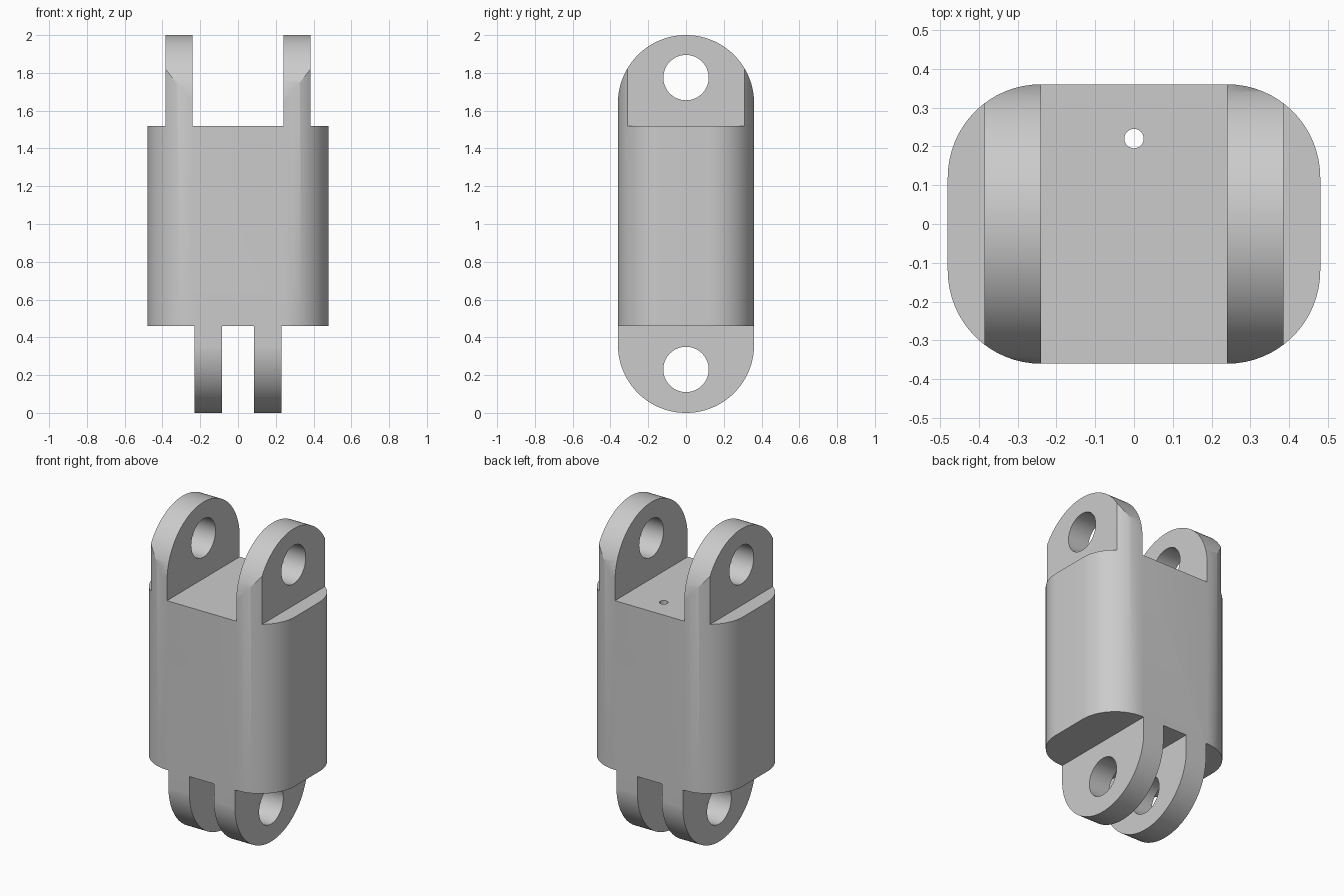
import bpy
import bmesh
from math import pi, sin, cos, radians
from mathutils import Vector, Matrix

cube = bpy.data.objects.get("Cube")
if cube:
    bpy.data.objects.remove(cube, do_unlink=True)

# Overall sizes
HALF_W, HALF_D, HEIGHT = 0.48, 0.36, 2.0
CORNER = 0.24
BODY_LOW, BODY_TOP = 0.46, 1.52
UPPER_LUG = (0.24, 0.385)
LOWER_LUG = (0.085, 0.23)
PIN_R = 0.12

grey = bpy.data.materials.new("plain grey")
grey.use_nodes = True
grey.diffuse_color = (0.6, 0.6, 0.6, 1)
grey.node_tree.nodes["Principled BSDF"].inputs["Base Color"].default_value = (0.6, 0.6, 0.6, 1)


def rounded_rect(half_a, half_b, radius, steps):
    """Outline of a rectangle with four round corners."""
    points = []
    corners = [(1, 1), (-1, 1), (-1, -1), (1, -1)]
    for i, (sa, sb) in enumerate(corners):
        for k in range(steps + 1):
            t = (i + k / steps) * pi / 2
            p = Vector((sa * (half_a - radius) + radius * cos(t),
                        sb * (half_b - radius) + radius * sin(t), 0))
            points.append(p)
    return points


def add_prism(name, outline, depth, matrix):
    """Extrude an outline along its own z, then place it."""
    bm = bmesh.new()
    face = bm.faces.new([bm.verts.new(p) for p in outline])
    grown = bmesh.ops.extrude_face_region(bm, geom=[face])["geom"]
    verts = [v for v in grown if isinstance(v, bmesh.types.BMVert)]
    bmesh.ops.translate(bm, verts=verts, vec=(0, 0, depth))
    bmesh.ops.remove_doubles(bm, verts=bm.verts, dist=1e-5)
    bmesh.ops.transform(bm, matrix=matrix, verts=bm.verts)
    bmesh.ops.recalc_face_normals(bm, faces=bm.faces)
    mesh = bpy.data.meshes.new(name)
    bm.to_mesh(mesh)
    bm.free()
    obj = bpy.data.objects.new(name, mesh)
    bpy.context.collection.objects.link(obj)
    return obj


def box(name, x0, x1, z0, z1):
    outline = [Vector(p) for p in ((x0, -1, 0), (x1, -1, 0), (x1, 1, 0), (x0, 1, 0))]
    return add_prism(name, outline, z1 - z0, Matrix.Translation((0, 0, z0)))


def circle(radius, n):
    return [Vector((radius * cos(2 * pi * k / n), radius * sin(2 * pi * k / n), 0))
            for k in range(n)]


# Maps an outline drawn in (y, z) so that it extrudes along x
ALONG_X = Matrix(((0, 0, 1, -1), (1, 0, 0, 0), (0, 1, 0, 0), (0, 0, 0, 1)))

# Full-height rounded column
link = add_prism("link_block", rounded_rect(HALF_W, HALF_D, CORNER, 16), HEIGHT, Matrix())
link.data.materials.append(grey)

# Round-ended side outline that shapes the lug tips
ends = add_prism("end_shape",
                 rounded_rect(HALF_D + 0.0004, HEIGHT / 2, HALF_D, 32),
                 2, Matrix.Translation((0, 0, HEIGHT / 2)) @ ALONG_X)

# Slots and shoulders around the lugs
cutters = [box("upper_slot", -UPPER_LUG[0], UPPER_LUG[0], BODY_TOP, 3),
           box("lower_slot", -LOWER_LUG[0], LOWER_LUG[0], -1, BODY_LOW)]
for s in (-1, 1):
    cutters.append(box("upper_shoulder", *sorted((s * UPPER_LUG[1], s)), BODY_TOP, 3))
    cutters.append(box("lower_shoulder", *sorted((s * LOWER_LUG[1], s)), -1, BODY_LOW))

# Pin holes through the lugs and the small drain hole through the body
for z in (0.23, 1.775):
    cutters.append(add_prism("pin_hole", circle(PIN_R, 64), 2,
                             Matrix.Translation((0, 0, z)) @ ALONG_X))
cutters.append(add_prism("small_hole", circle(0.025, 32), 4,
                         Matrix.Translation((0, 0.22, -1))))

for cutter, mode in [(ends, 'INTERSECT')] + [(c, 'DIFFERENCE') for c in cutters]:
    cutter.hide_render = True
    mod = link.modifiers.new(cutter.name, 'BOOLEAN')
    mod.operation = mode
    mod.solver = 'EXACT'
    mod.object = cutter

# Bake the cuts and drop the helpers
bpy.context.view_layer.update()
evaluated = link.evaluated_get(bpy.context.evaluated_depsgraph_get())
baked = bpy.data.meshes.new_from_object(evaluated)
link.modifiers.clear()
link.data = baked
baked.materials.clear()
baked.materials.append(grey)
for cutter in [ends] + cutters:
    bpy.data.objects.remove(cutter, do_unlink=True)

for obj in bpy.context.selected_objects:
    obj.select_set(False)
link.select_set(True)
bpy.context.view_layer.objects.active = link
bpy.ops.object.shade_smooth_by_angle(angle=radians(25))
